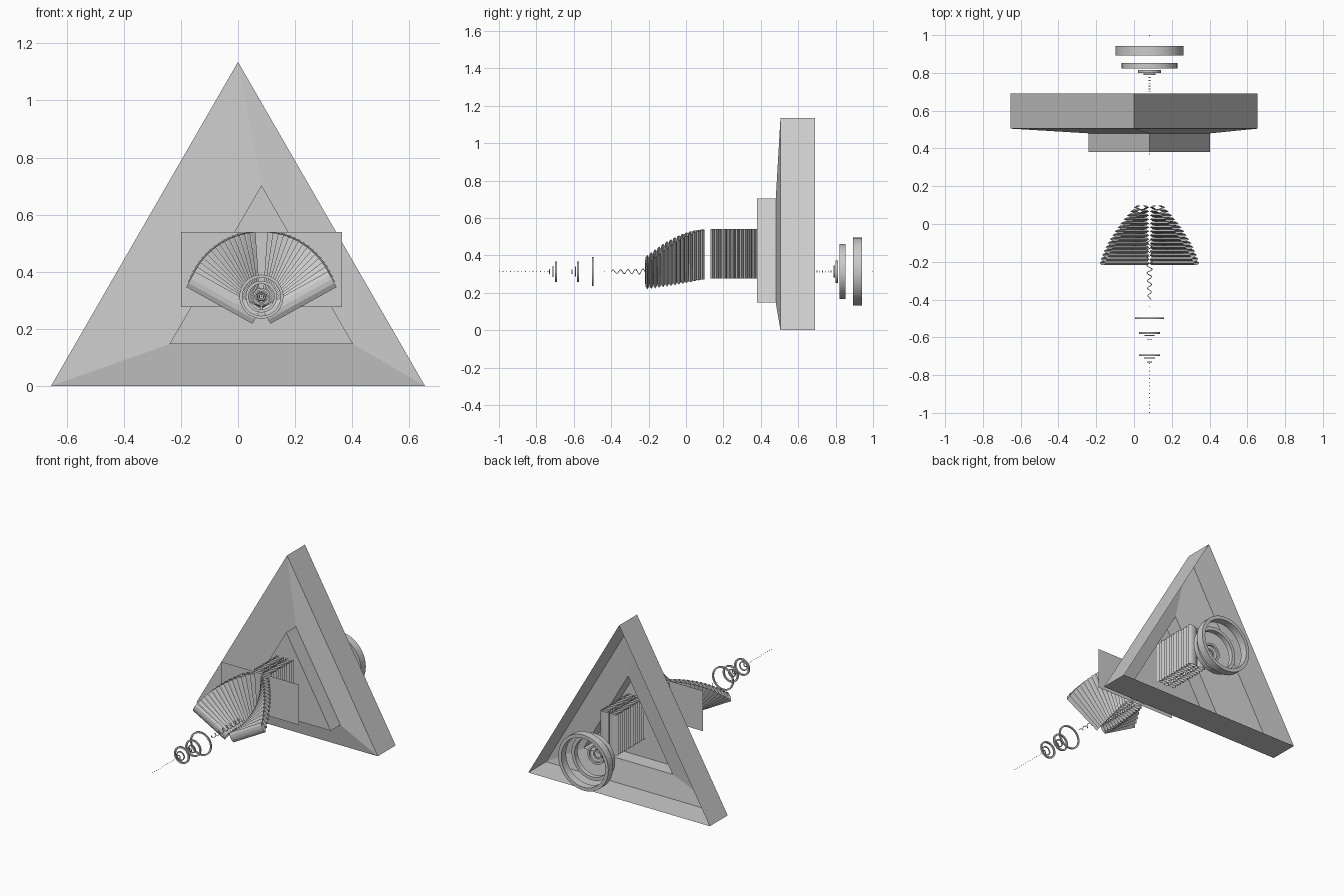
import bpy, bmesh, math
from mathutils import Vector, Matrix

if "Cube" in bpy.data.objects:
    bpy.data.objects.remove(bpy.data.objects["Cube"])

AX, AZ = 0.082, 0.313      # common axis of rings and spring
PZ = 0.275                 # pivot height of the fan blades


def finish(name, bm, smooth=False):
    bmesh.ops.recalc_face_normals(bm, faces=bm.faces)
    me = bpy.data.meshes.new(name)
    bm.to_mesh(me)
    bm.free()
    ob = bpy.data.objects.new(name, me)
    bpy.context.collection.objects.link(ob)
    if smooth:
        bpy.context.view_layer.objects.active = ob
        ob.select_set(True)
        bpy.ops.object.shade_smooth_by_angle(angle=math.radians(35))
        ob.select_set(False)
    return ob


def bridge(bm, a, b):
    n = len(a)
    for i in range(n):
        bm.faces.new((a[i], a[(i + 1) % n], b[(i + 1) % n], b[i]))


def loop(bm, pts):
    return [bm.verts.new(p) for p in pts]


def ring(name, y0, y1, r, w, n=48):
    # square-section hoop around the y axis
    bm = bmesh.new()
    loops = []
    for rad, y in ((r, y0), (r, y1), (r - w, y1), (r - w, y0)):
        loops.append(loop(bm, [(AX + rad * math.cos(2 * math.pi * i / n), y,
                                AZ + rad * math.sin(2 * math.pi * i / n)) for i in range(n)]))
    for k in range(4):
        bridge(bm, loops[k], loops[(k + 1) % 4])
    return finish(name, bm, True)


# Stepped triangular shell, open at the back
def big(y):
    return [(-0.655, y, 0.0), (0.655, y, 0.0), (0.0, y, 1.135)]


def small(y):
    return [(-0.24, y, 0.147), (0.403, y, 0.147), (0.082, y, 0.703)]


bm = bmesh.new()
tri = [loop(bm, p) for p in (big(0.69), big(0.505), small(0.48), small(0.38))]
for a, b in zip(tri, tri[1:]):
    bridge(bm, a, b)
bm.faces.new(tri[-1])
finish("triangular_shell", bm)


# Blades: open lens-shaped sleeves, mirrored left and right of the pivot
def add_blade(bm, y, tilt, length=0.265, width=0.065, t=0.011):
    for s in (-1, 1):
        out = Vector((s * math.sin(tilt), 0, math.cos(tilt)))
        side = Vector((s * math.cos(tilt), 0, -math.sin(tilt)))
        base = Vector((AX, y, PZ))
        prof = [base + side * (width * u) + Vector((0, t * v, 0))
                for u, v in ((0.04, 0), (0.25, -0.8), (0.5, -1), (0.75, -0.8),
                             (1, 0), (0.75, 0.8), (0.5, 1), (0.25, 0.8))]
        bridge(bm, loop(bm, prof), loop(bm, [p + out * length for p in prof]))


bm = bmesh.new()
N = 15
for i in range(N):
    f = i / (N - 1)
    add_blade(bm, -0.207 + 0.295 * f, math.radians(61 - 57 * f))
finish("fan_blades", bm)

bm = bmesh.new()
for i in range(25):
    add_blade(bm, 0.141 + 0.0222 * i, 0.0)
finish("upright_blades", bm)

# Flat panel behind the fan
bm = bmesh.new()
bm.faces.new(loop(bm, [(-0.2, 0.11, 0.277), (0.365, 0.11, 0.277),
                       (0.365, 0.11, 0.54), (-0.2, 0.11, 0.54)]))
finish("back_panel", bm)

# Thin front hoops and thick rear hoops
for i, (y0, y1, r, w) in enumerate([
        (-0.503, -0.495, 0.077, 0.010),
        (-0.583, -0.573, 0.055, 0.010), (-0.594, -0.588, 0.026, 0.007),
        (-0.612, -0.608, 0.012, 0.005),
        (-0.700, -0.690, 0.055, 0.010), (-0.713, -0.708, 0.030, 0.007),
        (-0.732, -0.728, 0.014, 0.005)]):
    ring("front_hoop_%d" % i, y0, y1, r, w)
for i, (y0, y1, r, w) in enumerate([
        (0.892, 0.942, 0.181, 0.022), (0.822, 0.853, 0.147, 0.022),
        (0.800, 0.814, 0.060, 0.014), (0.789, 0.797, 0.032, 0.010)]):
    ring("rear_hoop_%d" % i, y0, y1, r, w)

# Coil spring in front of the fan
cu = bpy.data.curves.new("spring", 'CURVE')
cu.dimensions = '3D'
cu.bevel_depth = 0.002
cu.bevel_resolution = 1
sp = cu.splines.new('POLY')
n = 160
sp.points.add(n - 1)
for i in range(n):
    f = i / (n - 1)
    a = f * 2 * math.pi * 8
    r = 0.008 + 0.006 * min(1, f * 2)
    sp.points[i].co = (AX + r * math.cos(a), -0.40 + 0.32 * f, AZ + r * math.sin(a), 1)
bpy.context.collection.objects.link(bpy.data.objects.new("spring", cu))

# Rows of tiny beads along the axis
bm = bmesh.new()
ys = [-0.998 + 0.02 * i for i in range(14)]
ys += [0.70 + 0.015 * i for i in range(6)] + [0.29, 0.37, -0.435, 0.998]
for y in ys:
    r = 0.005 if y > 0.6 and y < 0.9 else 0.002
    m = Matrix.Translation((AX, y, AZ)) @ Matrix.Rotation(math.pi / 2, 4, 'X')
    bmesh.ops.create_cone(bm, cap_ends=True, segments=8, radius1=r, radius2=r,
                          depth=0.004, matrix=m)
finish("axis_beads", bm)
